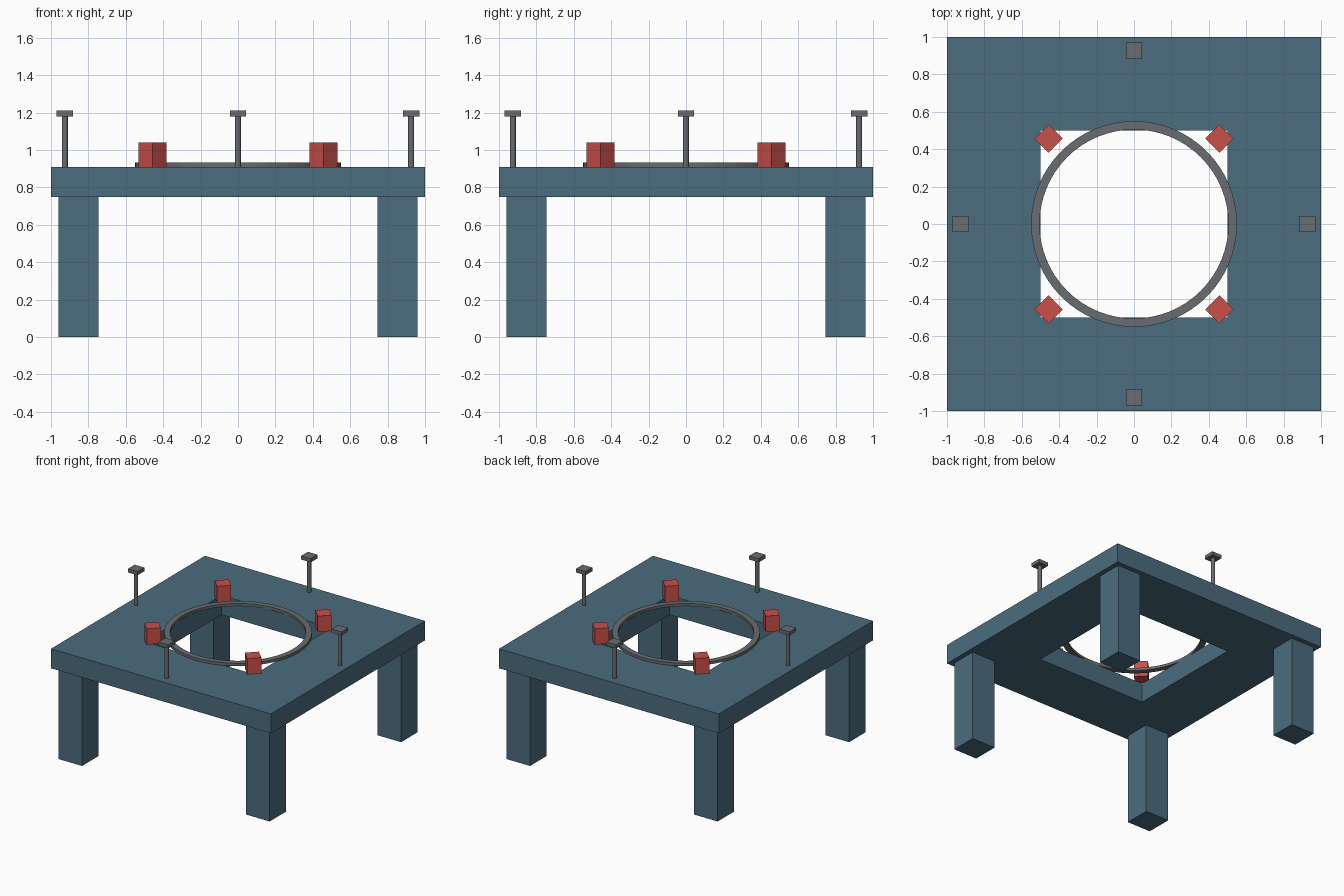
import bpy, bmesh, math
from mathutils import Matrix

default = bpy.data.objects.get("Cube")
if default:
    bpy.data.objects.remove(default, do_unlink=True)


def material(name, rgb):
    m = bpy.data.materials.new(name)
    m.use_nodes = True
    m.diffuse_color = (*rgb, 1)
    m.node_tree.nodes["Principled BSDF"].inputs["Base Color"].default_value = (*rgb, 1)
    return m


BLUE = material("slate blue", (0.07, 0.15, 0.21))
GREY = material("steel grey", (0.14, 0.15, 0.165))
RED = material("brick red", (0.58, 0.08, 0.07))


def finish(name, bm, mat):
    bmesh.ops.recalc_face_normals(bm, faces=bm.faces)
    mesh = bpy.data.meshes.new(name)
    bm.to_mesh(mesh)
    bm.free()
    mesh.materials.append(mat)
    obj = bpy.data.objects.new(name, mesh)
    bpy.context.collection.objects.link(obj)
    return obj


def box(name, x, y, width, z0, z1, mat, turn=0):
    bm = bmesh.new()
    bmesh.ops.create_cube(bm, size=1)
    bm.transform(Matrix.Translation((x, y, (z0 + z1) / 2))
                 @ Matrix.Rotation(turn, 4, "Z")
                 @ Matrix.Diagonal((width, width, z1 - z0, 1)))
    return finish(name, bm, mat)


def frame(name, outer, inner, sides, z0, z1, mat, start=0):
    """Flat frame with a hole: a closed rectangular section swept round z."""
    bm = bmesh.new()
    section = [(outer, z0), (outer, z1), (inner, z1), (inner, z0)]
    loops = []
    for i in range(sides):
        a = start + math.tau * i / sides
        loops.append([bm.verts.new((r * math.cos(a), r * math.sin(a), z))
                      for r, z in section])
    for i in range(sides):
        a, b = loops[i], loops[(i + 1) % sides]
        for j in range(4):
            k = (j + 1) % 4
            bm.faces.new((a[j], b[j], b[k], a[k]))
    return finish(name, bm, mat)


def cylinder(name, x, y, radius, z0, z1, mat):
    bm = bmesh.new()
    bmesh.ops.create_cone(bm, cap_ends=True, segments=16, radius1=radius,
                          radius2=radius, depth=z1 - z0)
    bm.transform(Matrix.Translation((x, y, (z0 + z1) / 2)))
    return finish(name, bm, mat)


TOP = 0.91

# Square table top with a square opening
frame("table_top", math.sqrt(2), math.sqrt(0.5), 4, 0.75, TOP, BLUE, math.pi / 4)

# Round ring resting over the opening
frame("ring", 0.55, 0.505, 64, TOP, 0.932, GREY)

# Legs and turned clamp blocks at the four corners
for depth, sy in (("front", -1), ("back", 1)):
    for side, sx in (("right", -1), ("left", 1)):
        corner = f"{depth}_{side}"
        box(f"{corner}_leg", sx * 0.853, sy * 0.853, 0.215, 0, 0.75, BLUE)
        box(f"{corner}_clamp_block", sx * 0.457, sy * 0.457, 0.106, TOP, 1.04,
            RED, math.pi / 4)

# Posts with square caps, midway along each edge
for edge, dx, dy in (("front", 0, -1), ("back", 0, 1), ("right", -1, 0), ("left", 1, 0)):
    x, y = dx * 0.926, dy * 0.926
    cylinder(f"{edge}_post", x, y, 0.016, TOP, 1.18, GREY)
    box(f"{edge}_post_cap", x, y, 0.088, 1.18, 1.21, GREY)
